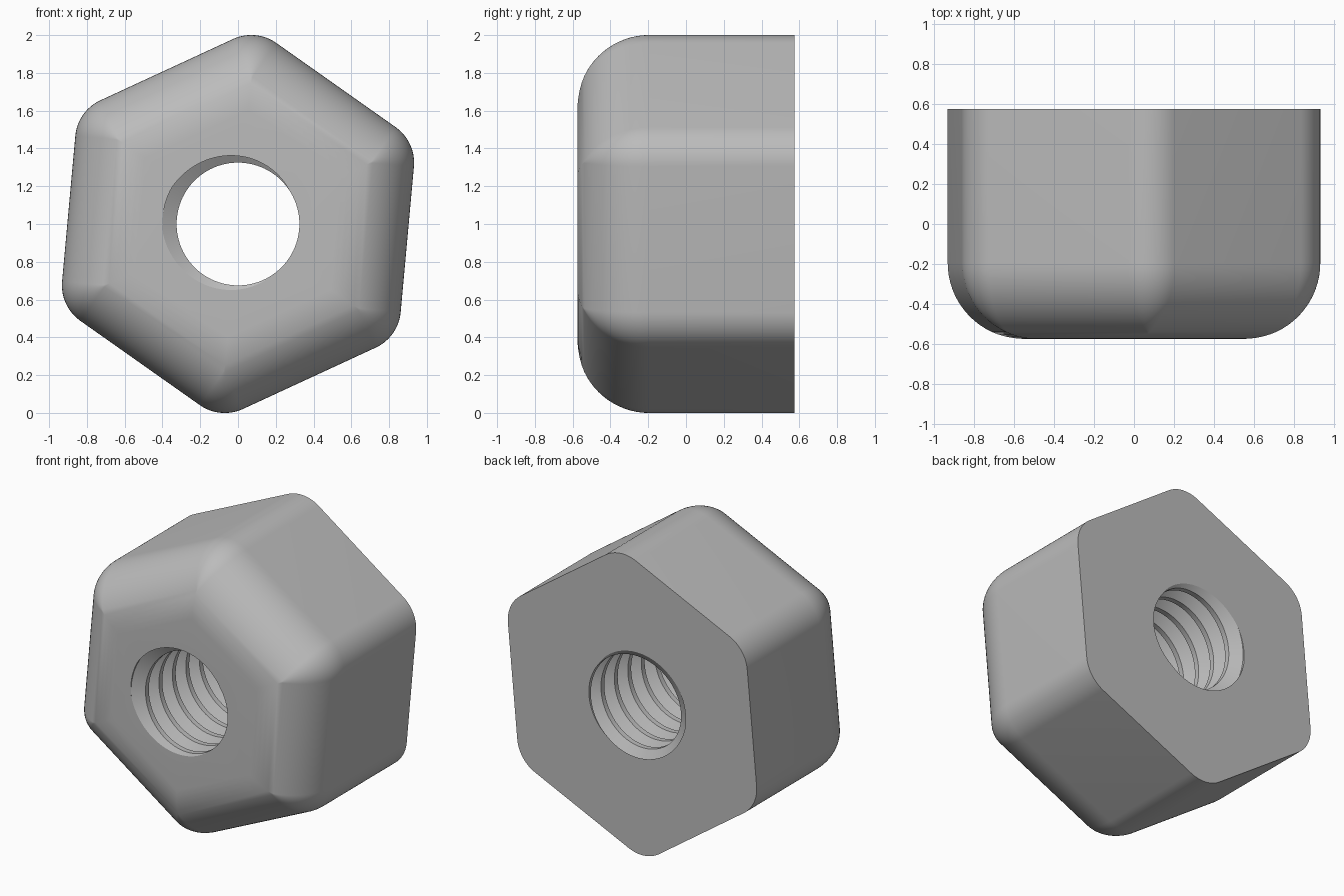
import bpy
import bmesh
import math

if "Cube" in bpy.data.objects:
    bpy.data.objects.remove(bpy.data.objects["Cube"])

# Overall sizes (hexagon in the xz plane, axis along y)
H = 0.575            # half thickness
APOTHEM = 0.90       # centre to flat
CORNER = 0.23        # rounding of the six long edges
FILLET = 0.38        # rounding of the front rim
TILT = math.radians(24.8)
M = 16               # points per corner
N = 6 * M

# Thread sizes
CREST, ROOT = 0.325, 0.40
PITCH = 2 * H / 8
U0 = -H / PITCH + 170 / 360
BREAKS = (0.05, 0.375, 0.625, 0.95)

bm = bmesh.new()


def hex_ring(inset, y):
    """Rounded hexagon shrunk by inset; corners turn sharp once used up."""
    rc = max(CORNER - inset, 0)
    dist = (APOTHEM - inset - rc) / math.cos(math.pi / 6)
    ring = []
    for c in range(6):
        mid = TILT + c * math.pi / 3
        for j in range(M):
            a = mid + math.pi / 3 * (j / (M - 1) - 0.5)
            ring.append(bm.verts.new((dist * math.cos(mid) + rc * math.cos(a), y,
                                      1 + dist * math.sin(mid) + rc * math.sin(a))))
    return ring + ring[:1]


def thread_radius(theta, y):
    f = (y / PITCH + theta / math.tau - U0) % 1
    t = min(f, 1 - f)
    k = min(max((t - 0.05) / 0.325, 0), 1)
    return ROOT + (CREST - ROOT) * k


def bridge(a, b):
    for i in range(N):
        bm.faces.new((a[i], a[i + 1], b[i + 1], b[i]))


# Outer body: straight sides, then the rounded front rim
rings = [hex_ring(0, H)]
for s in range(19):
    p = math.pi / 2 * s / 18
    rings.append(hex_ring(FILLET * (1 - math.cos(p)), -H + FILLET * (1 - math.sin(p))))
for a, b in zip(rings, rings[1:]):
    bridge(a, b)

# Threaded bore: columns follow the helix and are clamped at both ends
start = TILT - math.pi / 6 + math.pi / N
levels = [n + b for n in range(-2, 12) for b in BREAKS]
columns = []
for i in range(N + 1):
    th = start + math.tau * i / N
    col = []
    for lv in levels:
        y = min(max(PITCH * (U0 + lv - th / math.tau), -H), H)
        r = thread_radius(th, y)
        col.append(bm.verts.new((r * math.cos(th), y, 1 + r * math.sin(th))))
    columns.append(col)
bore = list(zip(*columns))
for a, b in zip(bore, bore[1:]):
    bridge(a, b)

# Front and back faces between the hexagon and the bore
bridge(rings[-1], bore[0])
bridge(rings[0], bore[-1])

bmesh.ops.remove_doubles(bm, verts=bm.verts[:], dist=1e-5)
bmesh.ops.recalc_face_normals(bm, faces=bm.faces[:])

mesh = bpy.data.meshes.new("hex_nut")
bm.to_mesh(mesh)
bm.free()
nut = bpy.data.objects.new("hex_nut", mesh)
bpy.context.collection.objects.link(nut)

grey = bpy.data.materials.new("plain grey")
grey.diffuse_color = (0.5, 0.5, 0.5, 1)
grey.use_nodes = True
grey.node_tree.nodes["Principled BSDF"].inputs["Base Color"].default_value = grey.diffuse_color
mesh.materials.append(grey)

bpy.context.view_layer.objects.active = nut
nut.select_set(True)
bpy.ops.object.shade_smooth_by_angle(angle=math.radians(30))
